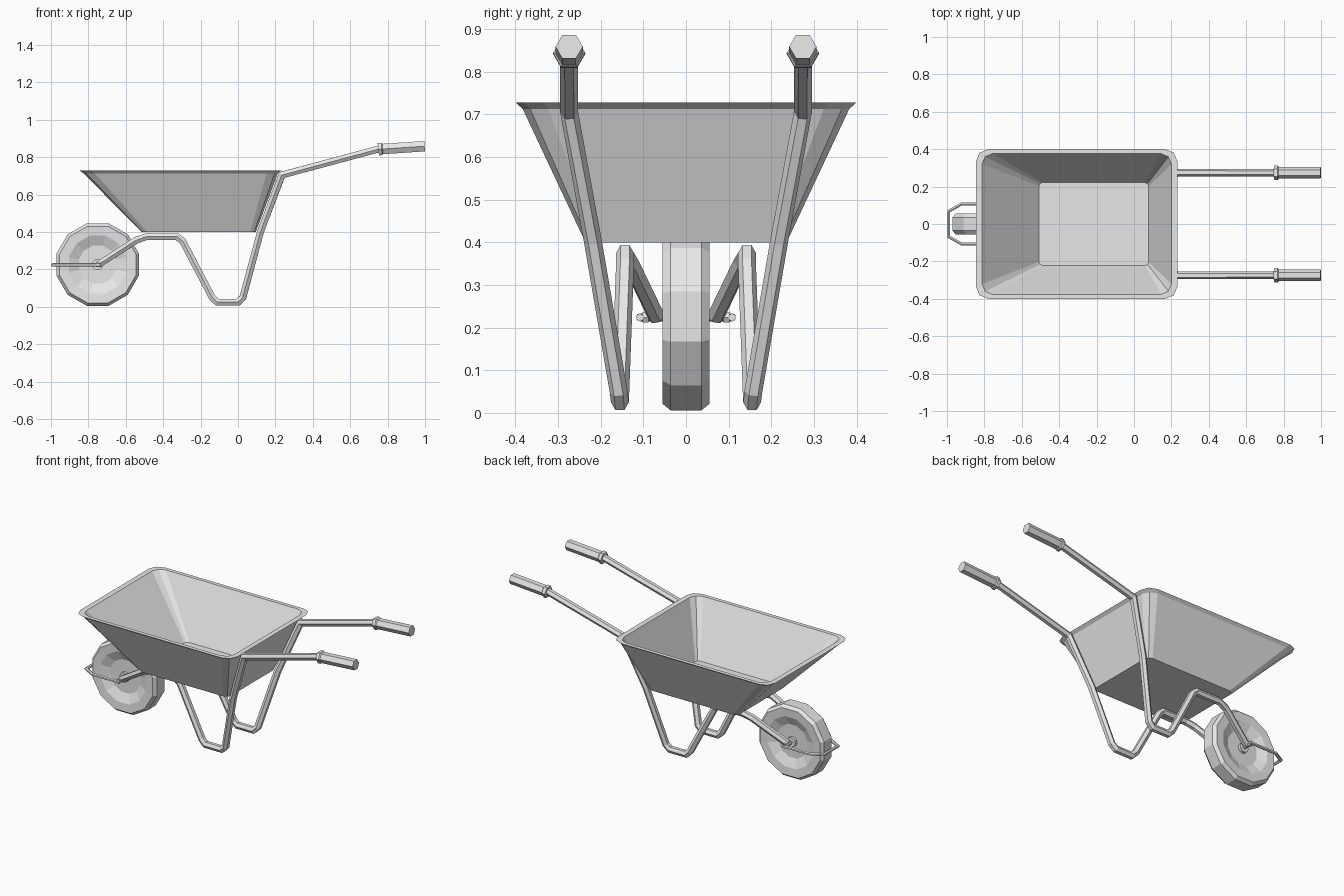
import bpy, bmesh, math
from mathutils import Vector

if "Cube" in bpy.data.objects:
    bpy.data.objects.remove(bpy.data.objects["Cube"])

grey = bpy.data.materials.new("light grey")
grey.diffuse_color = (0.8, 0.8, 0.8, 1)
grey.use_nodes = True
grey.node_tree.nodes["Principled BSDF"].inputs["Base Color"].default_value = grey.diffuse_color


def finish(name, bm, mirror=False):
    bmesh.ops.recalc_face_normals(bm, faces=bm.faces)
    me = bpy.data.meshes.new(name)
    bm.to_mesh(me)
    bm.free()
    me.materials.append(grey)
    ob = bpy.data.objects.new(name, me)
    bpy.context.collection.objects.link(ob)
    if mirror:
        ob.modifiers.new("mirror", 'MIRROR').use_axis = (False, True, False)
    return ob


def loft(name, rings, mirror=False, close=False):
    """Skin a list of equal-length point rings; cap the ends or close the loop."""
    bm = bmesh.new()
    vs = [[bm.verts.new(p) for p in r] for r in rings]
    n = len(vs[0])
    pairs = list(zip(vs, vs[1:])) + ([(vs[-1], vs[0])] if close else [])
    for a, b in pairs:
        for i in range(n):
            j = (i + 1) % n
            bm.faces.new((a[i], a[j], b[j], b[i]))
    if not close:
        bm.faces.new(vs[0])
        bm.faces.new(vs[-1])
    return finish(name, bm, mirror)


def tube(name, pts, radii, side=(0, 1, 0), n=6, mirror=False):
    """Sweep a polygon along a path with mitred corners."""
    pts = [Vector(p) for p in pts]
    if not isinstance(radii, (list, tuple)):
        radii = [radii] * len(pts)
    dirs = [(b - a).normalized() for a, b in zip(pts, pts[1:])]
    rings = []
    for k, p in enumerate(pts):
        t1, t2 = dirs[max(k - 1, 0)], dirs[min(k, len(dirs) - 1)]
        t = (t1 + t2).normalized()
        s = Vector(side)
        s = (s - t * s.dot(t)).normalized()
        u = t.cross(s)
        m = t2 - t1
        stretch = 1 / max(t.dot(t1), 0.5) - 1
        if m.length > 1e-5:
            m.normalize()
        ring = []
        for i in range(n):
            a = 2 * math.pi * i / n
            o = (s * math.cos(a) + u * math.sin(a)) * radii[k]
            ring.append(p + o + m * o.dot(m) * stretch)
        rings.append(ring)
    return loft(name, rings, mirror)


def tray_ring(x0, x1, h, c, z, seg=2):
    """Rectangle with rounded corners of radius c."""
    out = []
    corners = [(x1 - c, h - c), (x0 + c, h - c), (x0 + c, c - h), (x1 - c, c - h)]
    for q, (cx, cy) in enumerate(corners):
        for i in range(seg + 1):
            a = math.pi / 2 * (q + i / seg)
            out.append((cx + c * math.cos(a), cy + c * math.sin(a), z))
    return out


# tray: outer wall, flared lip, inner wall, floor
loft("tray", [
    tray_ring(-0.515, 0.095, 0.236, 0.03, 0.40),
    tray_ring(-0.825, 0.213, 0.383, 0.06, 0.713),
    tray_ring(-0.845, 0.232, 0.400, 0.065, 0.728),
    tray_ring(-0.812, 0.200, 0.376, 0.055, 0.728),
    tray_ring(-0.508, 0.078, 0.222, 0.02, 0.41),
])

# frame tubes: axle, under the tray, foot, back leg, handle
tube("frame_tube", [
    (-0.745, 0.070, 0.227), (-0.545, 0.132, 0.356), (-0.490, 0.143, 0.375),
    (-0.325, 0.143, 0.375), (-0.295, 0.143, 0.350), (-0.138, 0.154, 0.050),
    (-0.112, 0.155, 0.025), (0.000, 0.155, 0.025), (0.026, 0.158, 0.050),
    (0.120, 0.218, 0.400), (0.235, 0.274, 0.705), (0.760, 0.274, 0.846),
], 0.021, mirror=True)

# hand grips with a collar
tube("grip", [
    (0.750, 0.274, 0.842), (0.768, 0.274, 0.844), (0.774, 0.274, 0.844),
    (0.998, 0.274, 0.859),
], [0.038, 0.038, 0.032, 0.032], mirror=True)

# wheel: half profile (radius, y) mirrored and revolved into a 12-sided tyre
WX, WZ = -0.75, 0.226
half = [(0.012, 0.028), (0.105, 0.028), (0.160, 0.052), (0.212, 0.055), (0.228, 0.036)]
profile = half + [(r, -y) for r, y in reversed(half)]
rings = []
for i in range(12):
    a = math.radians(15 + 30 * i)
    rings.append([(WX + r * math.cos(a), y, WZ + r * math.sin(a)) for r, y in profile])
loft("wheel", rings, close=True)

# axle, hub and nuts
AZ = 0.224
tube("axle", [(WX, -0.115, AZ), (WX, 0.115, AZ)], 0.009, side=(1, 0, 0))
tube("hub", [(WX, -0.045, WZ), (WX, 0.045, WZ)], 0.03, side=(1, 0, 0), n=12)
tube("axle_nut", [(WX, 0.088, AZ), (WX, 0.102, AZ)], 0.014, side=(1, 0, 0), mirror=True)

# front guard rod around the wheel
path = [(-0.735, 0.108), (-0.92, 0.108), (-0.991, 0.068)]
path += [(x, -y) for x, y in reversed(path)]
tube("wheel_guard", [(x, y, AZ) for x, y in path], 0.0095, side=(0, 0, 1))
